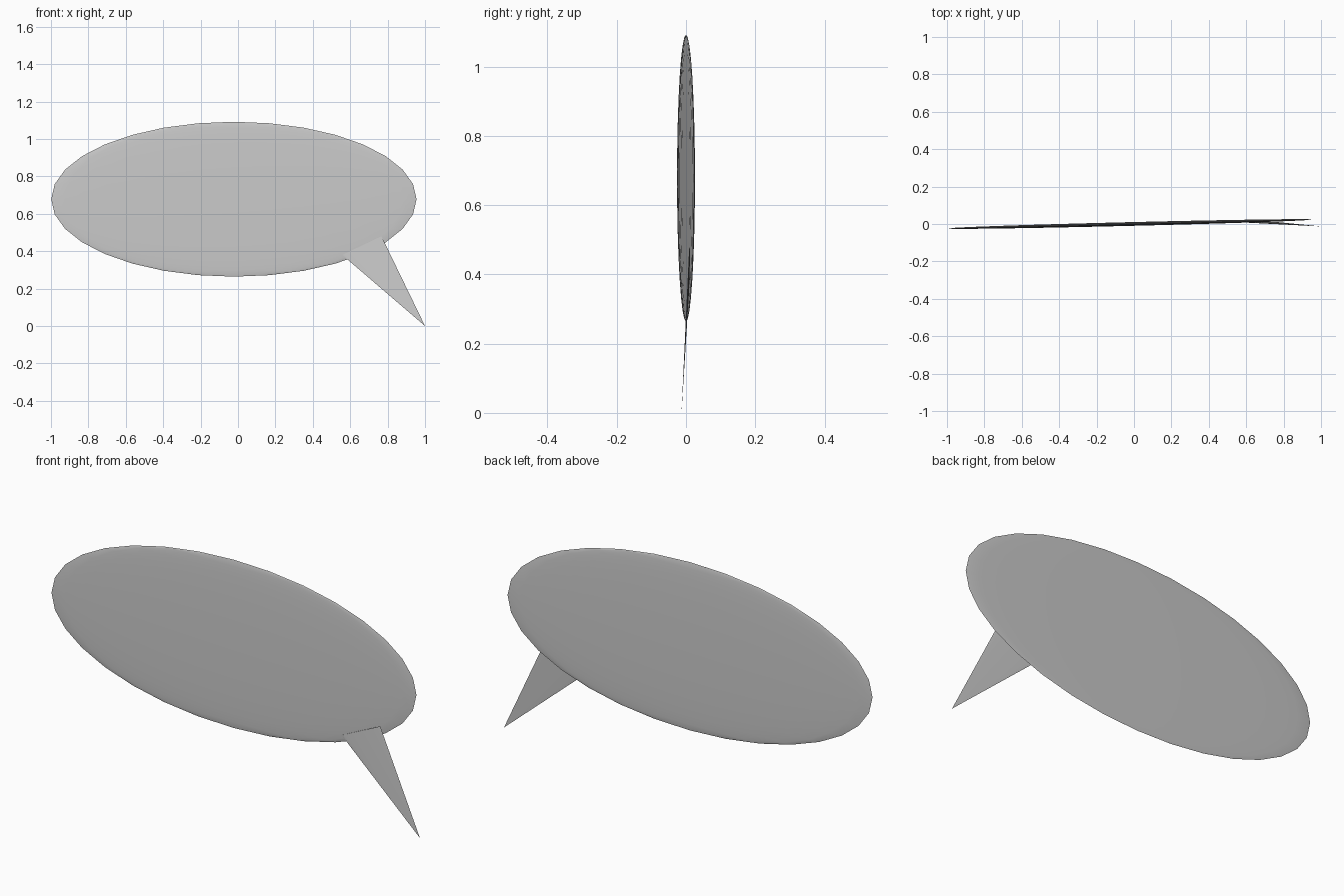
import bpy, bmesh, math
from mathutils import Matrix, Vector

if "Cube" in bpy.data.objects:
    bpy.data.objects.remove(bpy.data.objects["Cube"])


def make_object(name, bm, matrix, smooth_angle):
    bmesh.ops.transform(bm, matrix=matrix, verts=bm.verts)
    bmesh.ops.recalc_face_normals(bm, faces=bm.faces)
    mesh = bpy.data.meshes.new(name)
    bm.to_mesh(mesh)
    bm.free()
    ob = bpy.data.objects.new(name, mesh)
    bpy.context.collection.objects.link(ob)
    bpy.ops.object.select_all(action='DESELECT')
    ob.select_set(True)
    bpy.context.view_layer.objects.active = ob
    bpy.ops.object.shade_smooth_by_angle(angle=math.radians(smooth_angle))
    return ob


# Bubble body: flattened sphere, turned slightly about the vertical
bm = bmesh.new()
bmesh.ops.create_uvsphere(bm, u_segments=32, v_segments=16, radius=1)
body = (Matrix.Translation((-0.022, 0, 0.678))
        @ Matrix.Rotation(math.radians(1.4), 4, 'Z')
        @ Matrix.Diagonal((0.977, 0.01, 0.414, 1)))
make_object("bubble_body", bm, body, 30)

# Pointer: very thin cone leaning out of the front of the body to its tip
tip = Vector((1.0, -0.013, 0.0))
base = Vector((0.662, 0.010, 0.43))
axis = tip - base
side = Vector((0.105, 0.0, 0.05))
thick = axis.cross(side).normalized() * 0.002
bm = bmesh.new()
bmesh.ops.create_cone(bm, cap_ends=True, segments=32, radius1=1, radius2=0, depth=1)
bmesh.ops.remove_doubles(bm, verts=bm.verts, dist=1e-5)
pointer = Matrix((side, thick, axis)).transposed().to_4x4()
pointer.translation = base + axis / 2
make_object("bubble_pointer", bm, pointer, 30)
